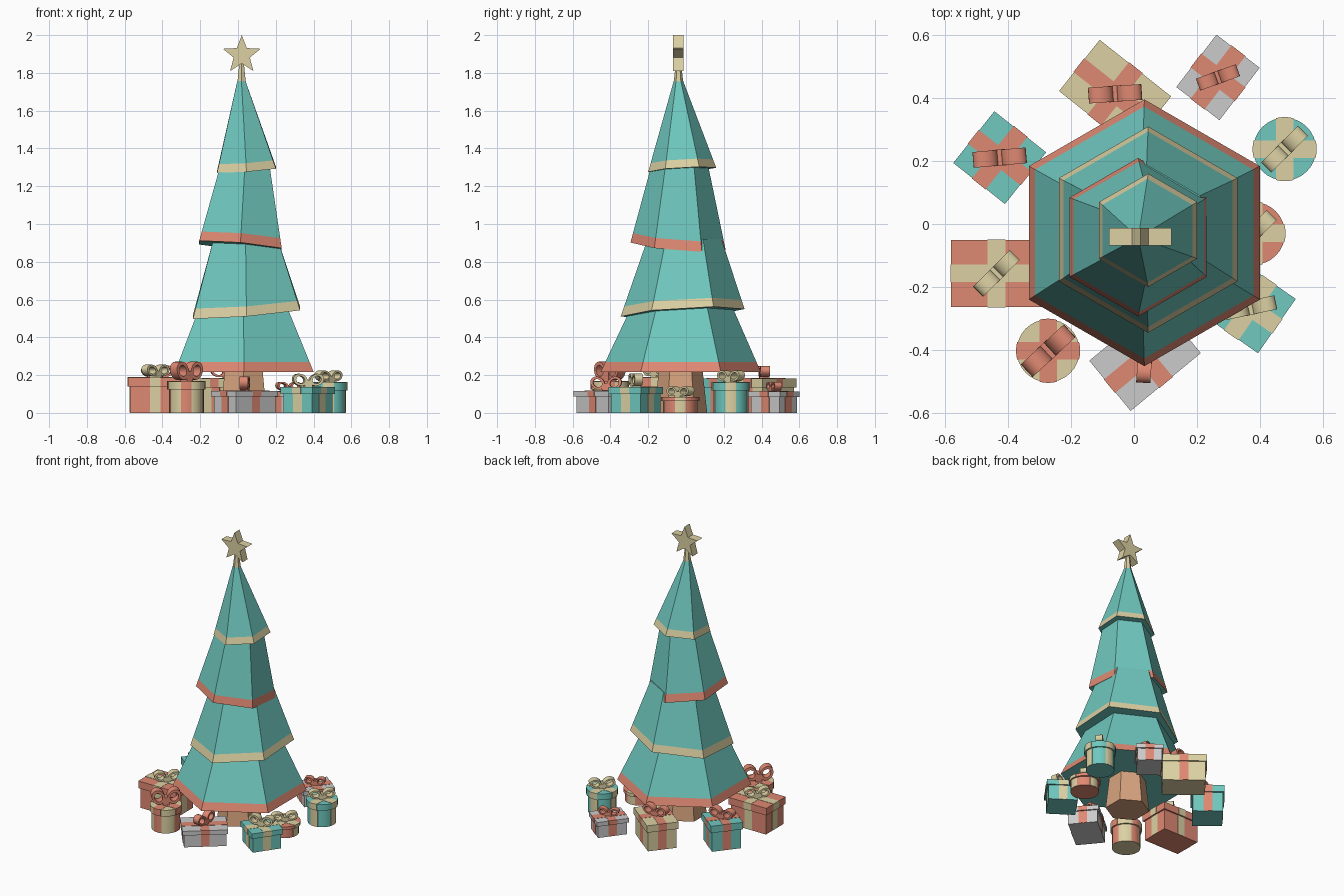
import bpy
from math import sin, cos, asin, pi, radians
from mathutils import Matrix, Vector

if "Cube" in bpy.data.objects:
    bpy.data.objects.remove(bpy.data.objects["Cube"])


def material(name, rgb):
    m = bpy.data.materials.new(name)
    m.diffuse_color = (*rgb, 1)
    m.use_nodes = True
    m.node_tree.nodes["Principled BSDF"].inputs["Base Color"].default_value = m.diffuse_color
    return m


TEAL = material("teal", (0.16, 0.58, 0.52))
RED = material("red", (0.74, 0.25, 0.17))
CREAM = material("cream", (0.72, 0.64, 0.37))
WOOD = material("wood", (0.68, 0.37, 0.21))
GREY = None


def mesh(name, verts, faces, mats, place=None, slots=None, smooth=False):
    me = bpy.data.meshes.new(name)
    me.from_pydata(verts, [], faces)
    for m in mats:
        if m:
            me.materials.append(m)
    if slots:
        for p, s in zip(me.polygons, slots):
            p.material_index = s
    ob = bpy.data.objects.new(name, me)
    bpy.context.collection.objects.link(ob)
    if place:
        ob.matrix_world = place
    if smooth:
        bpy.ops.object.select_all(action='DESELECT')
        bpy.context.view_layer.objects.active = ob
        ob.select_set(True)
        bpy.ops.object.shade_smooth_by_angle(angle=radians(35))
    return ob


def loft(name, rings, mats, place=None, band=False, smooth=False):
    """Closed skin over a stack of equal rings; band puts slot 1 on the first strip."""
    n = len(rings[0])
    faces, slots = [tuple(reversed(range(n)))], [0]
    for r in range(len(rings) - 1):
        for i in range(n):
            a, b = r * n + i, r * n + (i + 1) % n
            faces.append((a, b, b + n, a + n))
            slots.append(1 if band and r == 0 else 0)
    faces.append(tuple(range((len(rings) - 1) * n, len(rings) * n)))
    slots.append(0)
    return mesh(name, [v for r in rings for v in r], faces, mats, place, slots, smooth)


def prism(name, pts, z0, z1, mat, place, smooth=False):
    return loft(name, [[(x, y, z) for x, y in pts] for z in (z0, z1)], [mat], place, smooth=smooth)


def rect(sx, sy):
    return [(-sx / 2, -sy / 2), (sx / 2, -sy / 2), (sx / 2, sy / 2), (-sx / 2, sy / 2)]


def circle(r, n=32):
    return [(r * cos(2 * pi * i / n), r * sin(2 * pi * i / n)) for i in range(n)]


def hexagon(cx, cy, z, r, tx=0, ty=0):
    """Hexagon with corners on the y axis, tilted by slopes tx and ty."""
    ring = []
    for i in range(6):
        a = pi / 2 + i * pi / 3
        dx, dy = r * cos(a), r * sin(a)
        ring.append(Vector((cx + dx, cy + dy, z + tx * dx + ty * dy)))
    return ring


# tree trunk
loft("trunk", [hexagon(.03, -.028, 0, .14), hexagon(.03, -.028, .26, .112)], [WOOD])

# tree tiers: bottom ring (x, y, z, radius, tilts), top ring, trim share, trim colour
tiers = [
    ((.033, -.028, .217, .424), (.028, -.022, .56, .268), .15, RED),
    ((.045, -.018, .53, .328, .08, .06), (.04, -.008, .92, .196), .13, CREAM),
    ((.013, -.042, .882, .252, -.09, -.08), (.037, -.033, 1.315, .149), .12, RED),
    ((.045, -.02, 1.287, .18, .07, .06), (.018, -.04, 1.757, .025), .095, CREAM),
]
for k, (low, top, f, trim) in enumerate(tiers):
    a, b = hexagon(*low), hexagon(*top)
    loft(f"tree_tier_{k + 1}", [a, [p.lerp(q, f) for p, q in zip(a, b)], b], [TEAL, trim], band=True)

# star topper
loft("star_stem", [hexagon(.019, -.04, 1.755, .025), hexagon(.019, -.04, 1.85, .014)], [CREAM])
star = []
for i in range(10):
    r = .045 if i % 2 else .105
    star.append((r * sin(-i * pi / 5), r * cos(i * pi / 5)))
prism("star", star, -.028, .028, CREAM,
      Matrix.Translation((.02, -.04, 1.895)) @ Matrix.Rotation(pi / 2, 4, 'X'))


def bow(name, mat, place, length, height, width):
    # two raised loops and a knot
    n, half = 20, length / 2
    for side in (-1, 1):
        verts, faces = [], []
        for i in range(n):
            t = side * -2 * pi * i / n
            for s, y in ((1, -1), (1, 1), (.62, 1), (.62, -1)):
                u, v = s * cos(t), s * sin(t)
                x = half * (.54 + .45 * u - .1 * v)
                z = height * (.53 + .17 * u + .43 * v)
                verts.append((side * x, y * width / 2, z))
        for i in range(n):
            a, b = 4 * i, 4 * ((i + 1) % n)
            for j in range(4):
                k = (j + 1) % 4
                faces.append((a + j, a + k, b + k, b + j))
        mesh(f"{name}_loop", verts, faces, [mat], place, smooth=True)
    prism(f"{name}_knot", rect(.042, width * 1.04), 0, height * .5, mat, place)


def gift(name, x, y, sx, sy, h, turn, paper, ribbon, bow_turn, bow_h, bow_len=.165, bow_w=.045):
    """A gift with lid; sy = 0 makes it round with diameter sx."""
    place = Matrix.Translation((x, y, 0)) @ Matrix.Rotation(radians(turn), 4, 'Z')
    split, e, w = h * .73, .002, .056
    for part, z0, z1, inset in (("body", 0, split, .02), ("lid", split, h - e, 0)):
        px, py = sx - inset, sy - inset
        outline = rect(px, py) if sy else circle(px / 2)
        prism(f"{name}_{part}", outline, z0, z1, paper, place, smooth=not sy)
        # ribbon strips running both ways over this part
        for q in (0, 1):
            if sy:
                strip = rect((py if q else px) + 2 * e, w)
            else:
                r = px / 2 + e
                m = asin(w / 2 / r)
                angles = [c + m * k / 3 for c in (0, pi) for k in range(-3, 4)]
                strip = [(r * cos(a), r * sin(a)) for a in angles]
            spin = place @ Matrix.Rotation(q * pi / 2, 4, 'Z')
            prism(f"{name}_{part}_ribbon", strip, z0 + e * (z0 == 0) * .5,
                  z1 + (e - q * .0005) * (part == "lid"), ribbon, spin)
    bow(f"{name}_bow", ribbon,
        Matrix.Translation((x, y, h)) @ Matrix.Rotation(radians(bow_turn), 4, 'Z'),
        bow_len, bow_h, bow_w)


# gifts around the tree
gift("cream_box", -.06, .414, .29, .208, .185, -38.4, CREAM, RED, 4, .065, .17, .05)
gift("small_grey_box", .267, .466, .173, .21, .115, -37.5, GREY, RED, 20, .05, .135, .04)
gift("teal_drum", .479, .238, .2, 0, .163, 0, TEAL, CREAM, 45, .062)
gift("red_drum", .38, -.03, .2, 0, .085, 0, RED, CREAM, 45, .055)
gift("front_teal_box", .37, -.266, .205, .21, .138, -34.8, TEAL, CREAM, 12, .07)
gift("long_grey_box", .035, -.4225, .289, .207, .118, 39.5, GREY, RED, 86, .075)
gift("cream_drum", -.273, -.403, .2, 0, .168, 0, CREAM, RED, 43, .104, .187, .055)
gift("red_box", -.437, -.157, .29, .213, .19, 0, RED, CREAM, 45, .066)
gift("back_teal_box", -.427, .211, .21, .21, .185, -38.5, TEAL, RED, 5, .066, .17, .05)
